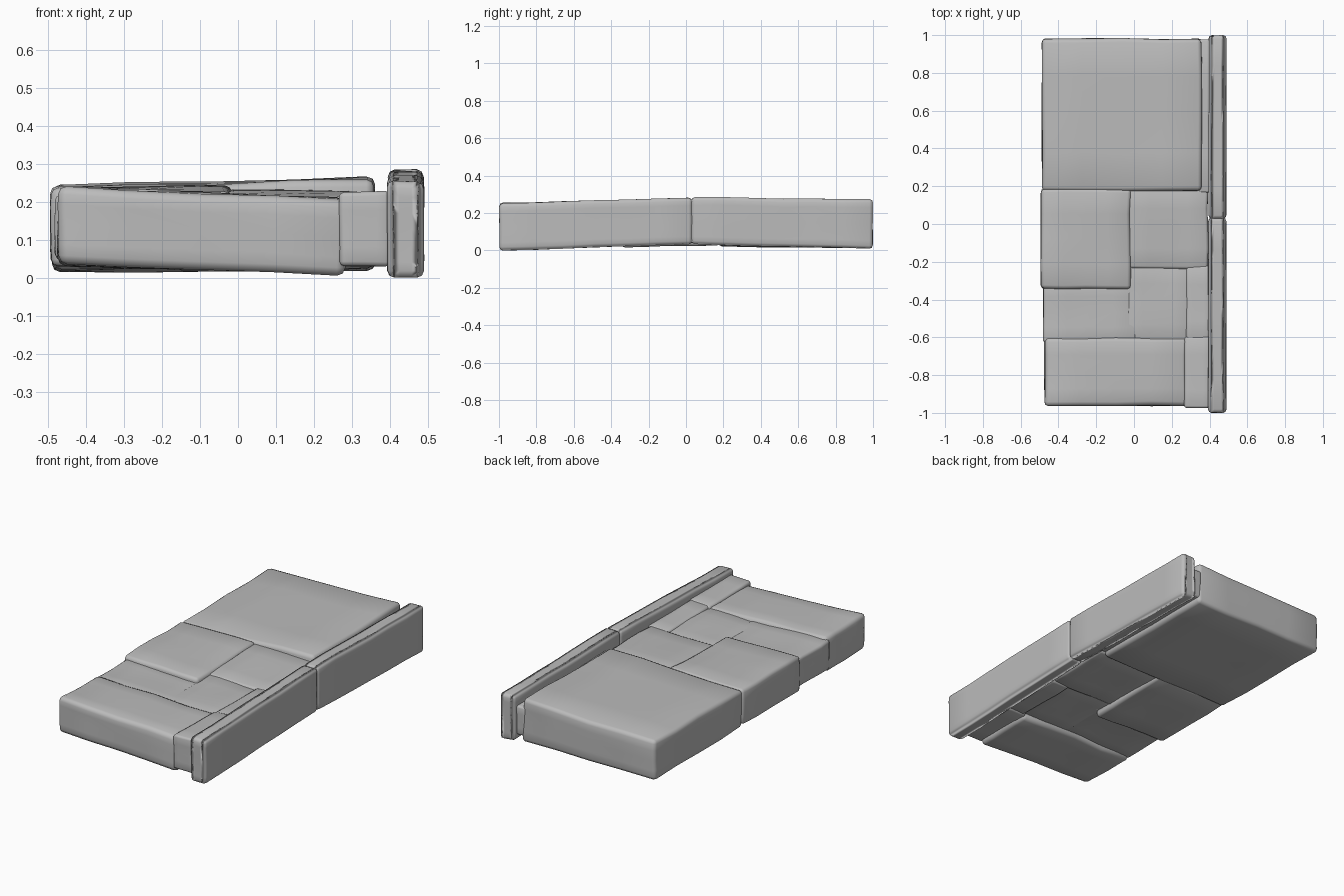
import bpy, bmesh, math, random
from mathutils import noise, Vector

random.seed(4)

grey = bpy.data.materials.new("dark_stone")
grey.diffuse_color = (0.5, 0.5, 0.5, 1)


def lerp2(c, u, v):
    # corners: front-left, front-right, back-right, back-left
    return (c[0] * (1 - u) + c[1] * u) * (1 - v) + (c[3] * (1 - u) + c[2] * u) * v


def stone(name, x0, x1, y0, y1, bottom, top, bevel=0.02, rough=0.012, cuts=3):
    """Worn block with a height per corner, gentle waviness and softened edges."""
    bm = bmesh.new()
    bmesh.ops.create_cube(bm, size=1)
    bmesh.ops.subdivide_edges(bm, edges=list(bm.edges), cuts=cuts, use_grid_fill=True)
    seed = Vector((random.uniform(0, 50), random.uniform(0, 50), 0))
    for v in bm.verts:
        u, w, t = v.co.x + 0.5, v.co.y + 0.5, v.co.z + 0.5
        x, y = x0 + (x1 - x0) * u, y0 + (y1 - y0) * w
        z = lerp2(bottom, u, w) * (1 - t) + lerp2(top, u, w) * t
        n = noise.noise_vector(Vector((x * 4, y * 4, z * 4)) + seed) * rough
        # waviness only pulls the sides inwards
        x -= abs(n.x) * (2 * u - 1)
        y -= abs(n.y) * (2 * w - 1)
        v.co = (x, y, max(z + n.z, 0))
    bmesh.ops.recalc_face_normals(bm, faces=bm.faces)
    sharp = [e for e in bm.edges if e.calc_face_angle(0) > math.radians(50)]
    bmesh.ops.bevel(bm, geom=sharp, offset=bevel, segments=2, profile=0.5, affect='EDGES')
    for f in bm.faces:
        f.smooth = True
    me = bpy.data.meshes.new(name)
    bm.to_mesh(me)
    bm.free()
    me.materials.append(grey)
    ob = bpy.data.objects.new(name, me)
    bpy.context.collection.objects.link(ob)
    return ob


# Large paving slab at the back
stone("back_slab", -0.49, 0.362, 0.172, 0.985,
      (0.025, 0.025, 0.02, 0.01), (0.24, 0.255, 0.265, 0.242))
# Raised slab on the left, middle
stone("left_slab", -0.495, -0.015, -0.345, 0.188,
      (0.035, 0.02, 0.025, 0.035), (0.239, 0.225, 0.238, 0.24), 0.018)
# Right middle slab, reaching the kerb
stone("right_slab", -0.03, 0.395, -0.24, 0.19,
      (0.045, 0.045, 0.04, 0.04), (0.215, 0.215, 0.23, 0.23), 0.015)
# Sunken slabs between the middle and front rows
stone("sunken_left_slab", -0.483, 0.015, -0.63, -0.3,
      (0.05, 0.05, 0.05, 0.05), (0.218, 0.2, 0.205, 0.218), 0.015)
stone("sunken_right_slab", -0.04, 0.3, -0.64, -0.205,
      (0.05, 0.05, 0.05, 0.05), (0.202, 0.2, 0.205, 0.207), 0.015)
# Long slab at the front
stone("front_slab", -0.476, 0.285, -0.965, -0.6,
      (0.032, 0.01, 0.02, 0.03), (0.237, 0.21, 0.21, 0.23), 0.022)
# Narrow gutter stones beside the kerb
stone("front_gutter", 0.265, 0.4, -0.975, -0.595,
      (0.03, 0.03, 0.03, 0.03), (0.225, 0.232, 0.225, 0.215), 0.012, 0.006)
stone("middle_gutter", 0.275, 0.4, -0.615, -0.22,
      (0.035, 0.035, 0.035, 0.035), (0.215, 0.225, 0.22, 0.21), 0.012, 0.006)
stone("back_gutter", 0.34, 0.402, 0.165, 0.978,
      (0.05, 0.05, 0.05, 0.05), (0.225, 0.225, 0.215, 0.215), 0.01, 0.005)

# Two kerb stones along the right side
stone("front_kerb", 0.391, 0.49, -1.0, 0.034,
      (0.001, 0.001, 0.034, 0.034), (0.256, 0.252, 0.284, 0.284), 0.018, 0.006, 5)
stone("back_kerb", 0.394, 0.49, 0.028, 1.0,
      (0.034, 0.034, 0.008, 0.018), (0.284, 0.284, 0.273, 0.273), 0.018, 0.006, 5)
